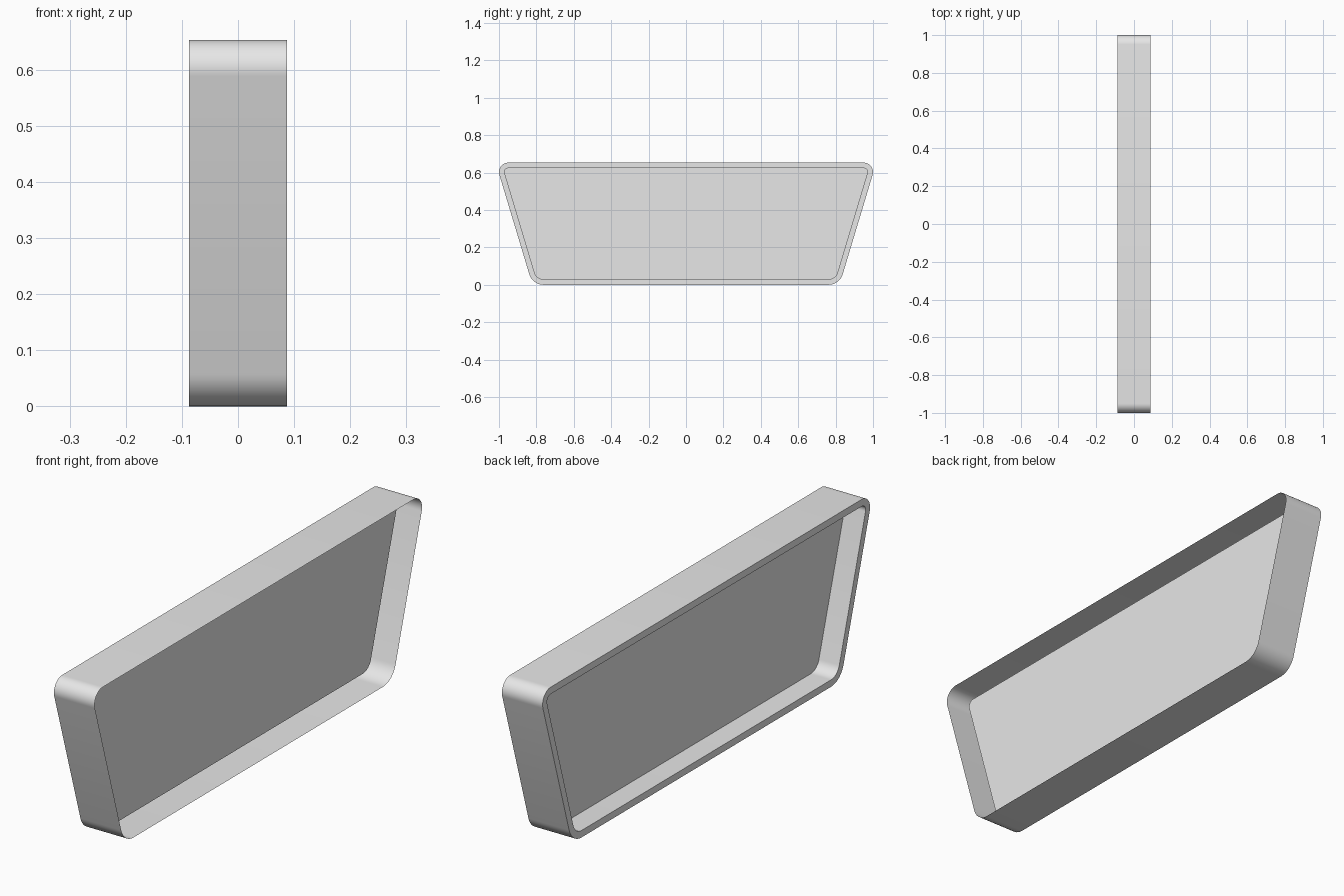
import bpy, bmesh, math

cube = bpy.data.objects.get("Cube")
if cube:
    bpy.data.objects.remove(cube)

HALF_DEPTH = 0.087
HEIGHT = 0.653
RIM = 0.027
PANEL_X = 0.0
LEAN = math.atan(0.3)
STEPS = 12
# corner arcs: centre y, centre z, radius, start angle, end angle
CORNERS = [(0.7615, 0.08, 0.08, -math.pi / 2, -LEAN),
           (0.95, HEIGHT - 0.05, 0.05, -LEAN, math.pi / 2)]

grey = bpy.data.materials.new("plain_grey")
grey.use_nodes = True
colour = (0.8, 0.8, 0.8, 1)
grey.diffuse_color = colour
grey.node_tree.nodes["Principled BSDF"].inputs["Base Color"].default_value = colour


def outline(inset):
    """Rounded trapezoid, wider at the top, shrunk by inset."""
    half = []
    for cy, cz, radius, start, end in CORNERS:
        for i in range(STEPS + 1):
            a = start + (end - start) * i / STEPS
            r = radius - inset
            half.append((cy + r * math.cos(a), cz + r * math.sin(a)))
    return half + [(-y, z) for y, z in reversed(half)]


def build(name, rings, cap=False):
    """Skin a sequence of (inset, x) rings; optionally fill the last one."""
    bm = bmesh.new()
    loops = [[bm.verts.new((x, y, z)) for y, z in outline(inset)]
             for inset, x in rings]
    for a, b in zip(loops, loops[1:]):
        for i in range(len(a)):
            j = (i + 1) % len(a)
            bm.faces.new((a[i], a[j], b[j], b[i]))
    if cap:
        bm.faces.new(list(reversed(loops[-1])))
    mesh = bpy.data.meshes.new(name)
    bm.to_mesh(mesh)
    bm.free()
    mesh.materials.append(grey)
    obj = bpy.data.objects.new(name, mesh)
    bpy.context.collection.objects.link(obj)
    bpy.ops.object.select_all(action="DESELECT")
    obj.select_set(True)
    bpy.context.view_layer.objects.active = obj
    bpy.ops.object.shade_smooth_by_angle(angle=math.radians(30))
    return obj


# open outer shell, front rim, and the recessed tray with its back panel
build("outer_wall", [(0, HALF_DEPTH), (0, -HALF_DEPTH)])
build("rim", [(0, -HALF_DEPTH), (RIM, -HALF_DEPTH)])
build("recessed_panel", [(RIM, -HALF_DEPTH), (RIM, PANEL_X)], cap=True)
